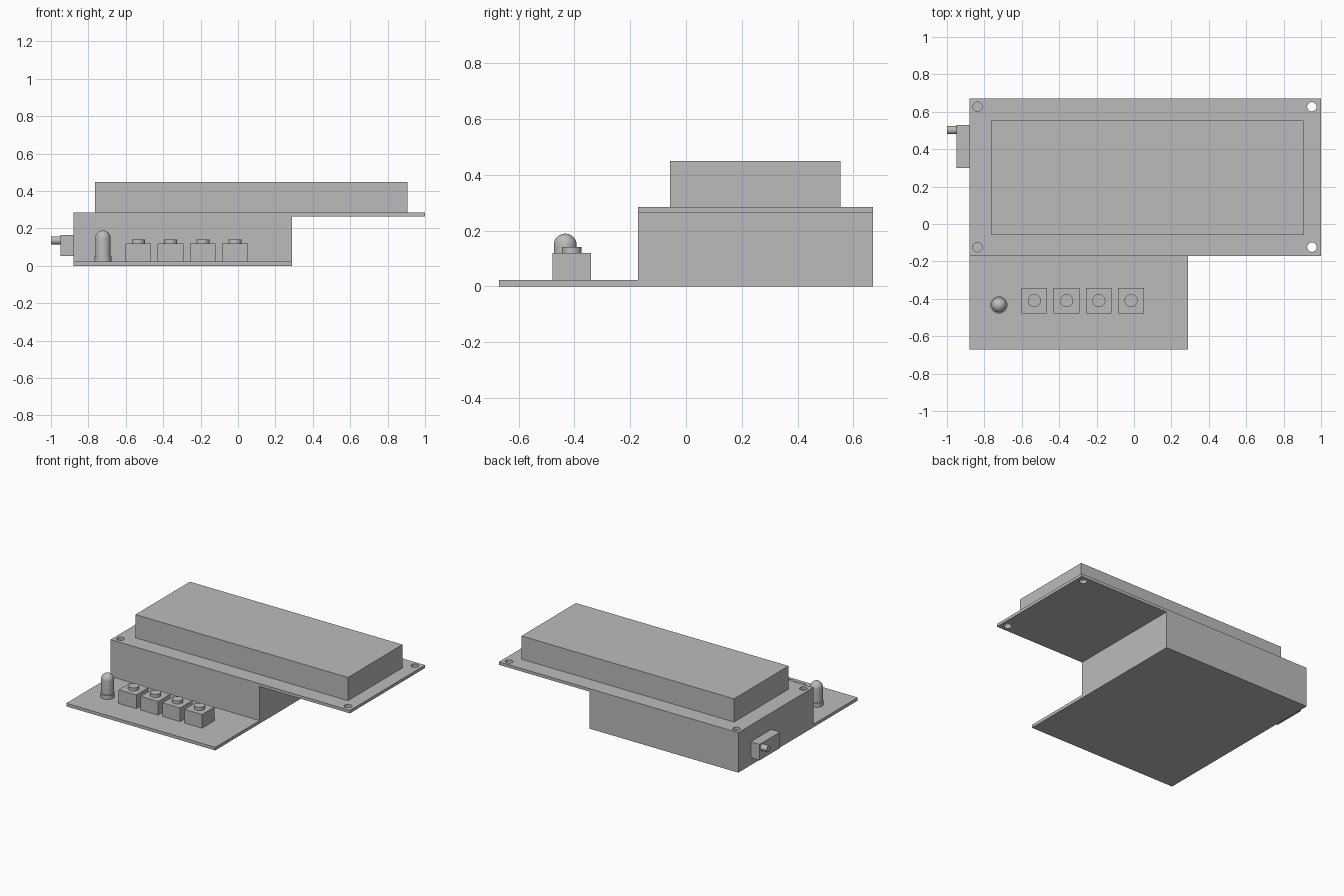
import bpy, bmesh, math
from mathutils import Matrix

cube = bpy.data.objects.get("Cube")
if cube:
    bpy.data.objects.remove(cube, do_unlink=True)

grey = bpy.data.materials.new("plain grey")
grey.use_nodes = True
GREY = (0.5, 0.5, 0.5, 1)
grey.diffuse_color = GREY
grey.node_tree.nodes["Principled BSDF"].inputs["Base Color"].default_value = GREY


def finish(name, bm, smooth=False):
    bmesh.ops.recalc_face_normals(bm, faces=bm.faces)
    mesh = bpy.data.meshes.new(name)
    bm.to_mesh(mesh)
    bm.free()
    mesh.materials.append(grey)
    ob = bpy.data.objects.new(name, mesh)
    bpy.context.collection.objects.link(ob)
    if smooth:
        bpy.ops.object.select_all(action='DESELECT')
        ob.select_set(True)
        bpy.context.view_layer.objects.active = ob
        bpy.ops.object.shade_smooth_by_angle(angle=math.radians(35))
    return ob


def box(name, x, y, z):
    bm = bmesh.new()
    bmesh.ops.create_cube(bm, size=1)
    for v in bm.verts:
        for i, (lo, hi) in enumerate((x, y, z)):
            v.co[i] = lo if v.co[i] < 0 else hi
    return finish(name, bm)


def cylinder(name, centre, radius, depth, along_x=False):
    bm = bmesh.new()
    matrix = Matrix.Translation(centre)
    if along_x:
        matrix = matrix @ Matrix.Rotation(math.pi / 2, 4, 'Y')
    bmesh.ops.create_cone(bm, cap_ends=True, segments=32, radius1=radius,
                          radius2=radius, depth=depth, matrix=matrix)
    return finish(name, bm, True)


LEFT, RIGHT, FRONT, STEP, BACK = -0.88, 0.29, -0.67, -0.172, 0.67
BASE, DECK, TOP = 0.022, 0.263, 0.284

# Stepped housing: side profile swept across x
bm = bmesh.new()
profile = [(FRONT, 0), (BACK, 0), (BACK, DECK), (STEP, DECK), (STEP, BASE), (FRONT, BASE)]
side = bm.faces.new([bm.verts.new((LEFT, y, z)) for y, z in profile])
swept = bmesh.ops.extrude_face_region(bm, geom=[side])["geom"]
bmesh.ops.translate(bm, vec=(RIGHT - LEFT, 0, 0),
                    verts=[g for g in swept if isinstance(g, bmesh.types.BMVert)])
finish("housing", bm)

# Display board with four mounting holes
board = box("display_board", (LEFT, 1.0), (STEP, BACK), (DECK, TOP))
bm = bmesh.new()
for x in (-0.836, 0.951):
    for y in (-0.124, 0.627):
        bmesh.ops.create_cone(bm, cap_ends=True, segments=32, radius1=0.025, radius2=0.025,
                              depth=0.2, matrix=Matrix.Translation((x, y, DECK)))
cutter = finish("hole_cutter", bm)
cutter.hide_render = True
cut = board.modifiers.new("holes", 'BOOLEAN')
cut.object = cutter
cut.operation = 'DIFFERENCE'
cut.solver = 'EXACT'
bpy.context.view_layer.objects.active = board
bpy.ops.object.modifier_apply(modifier=cut.name)
bpy.data.objects.remove(cutter, do_unlink=True)

# Display module
box("display", (-0.765, 0.905), (-0.058, 0.553), (TOP, 0.449))

# Push buttons
for i in range(4):
    x = -0.533 + i * 0.1725
    box(f"button_body_{i + 1}", (x - 0.069, x + 0.069), (-0.479, -0.341), (BASE, 0.119))
    cylinder(f"button_cap_{i + 1}", (x, -0.41, 0.13), 0.035, 0.022)

# Indicator lamp: flange, barrel and dome as a turned profile
R, DOME = 0.041, 0.148
outline = [(0, BASE), (0.046, BASE), (0.046, 0.05), (R, 0.05)]
outline += [(R * math.cos(a), DOME + R * math.sin(a))
            for a in (math.pi / 2 * k / 8 for k in range(9))]
bm = bmesh.new()
points = [bm.verts.new((-0.722 + r, -0.433, z)) for r, z in outline]
edges = [bm.edges.new(pair) for pair in zip(points, points[1:])]
bmesh.ops.spin(bm, geom=points + edges, cent=(-0.722, -0.433, 0), axis=(0, 0, 1),
               angle=2 * math.pi, steps=32, use_merge=True)
bmesh.ops.remove_doubles(bm, verts=bm.verts, dist=0.0005)
finish("indicator_lamp", bm, True)

# Side switch
box("switch_body", (-0.95, LEFT), (0.30, 0.53), (0.053, 0.166))
cylinder("switch_lever", (-0.975, 0.502, 0.136), 0.022, 0.05, True)
